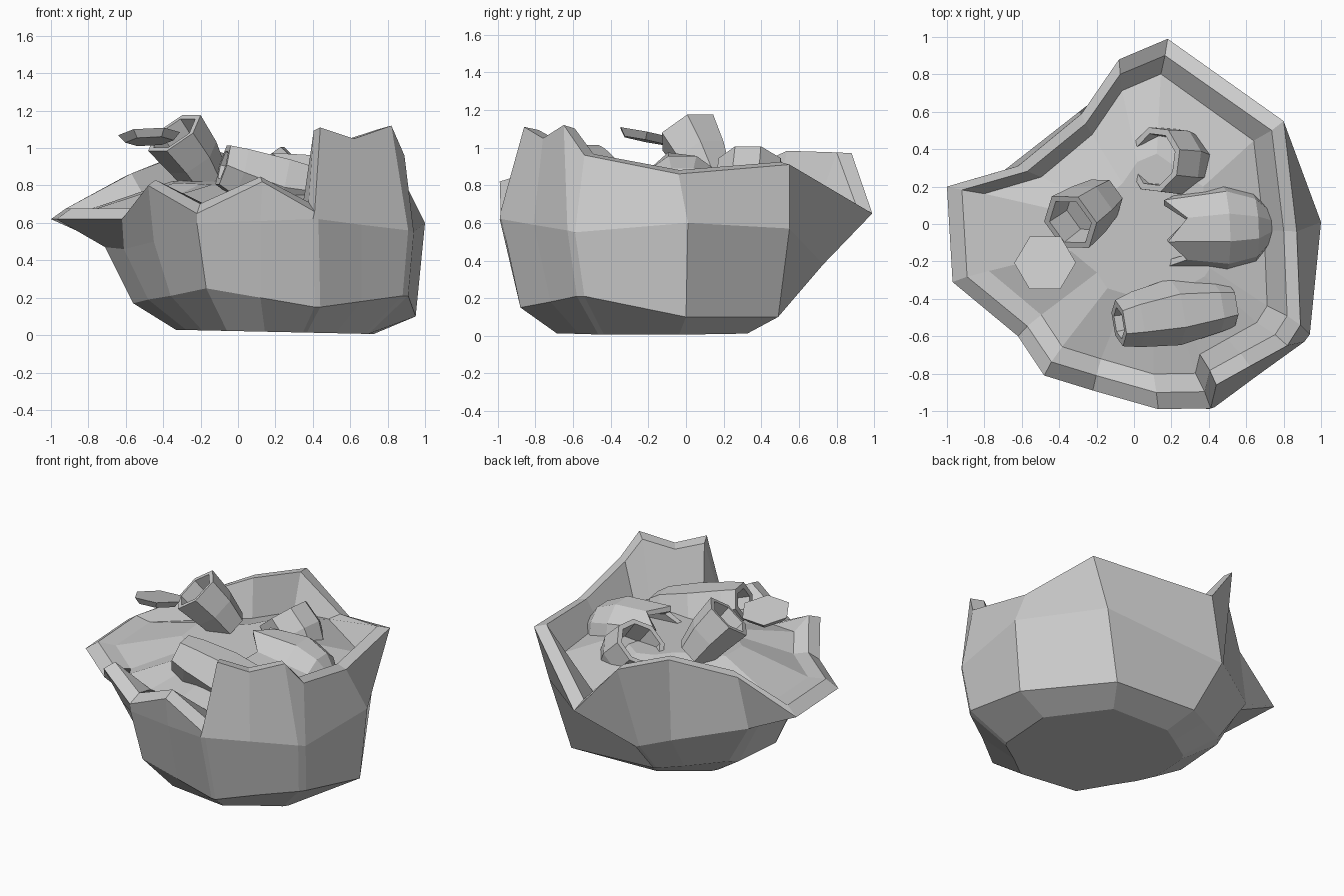
import bpy, bmesh, math
from mathutils import Vector

if "Cube" in bpy.data.objects:
    bpy.data.objects.remove(bpy.data.objects["Cube"])


def loft(name, rings):
    """Skin a list of equal-length point rings, closing both ends."""
    bm = bmesh.new()
    rows = [[bm.verts.new(p) for p in ring] for ring in rings]
    n = len(rows[0])
    for a, b in zip(rows, rows[1:]):
        for i in range(n):
            j = (i + 1) % n
            bm.faces.new((a[i], a[j], b[j], b[i]))
    for row in (rows[0], rows[-1]):
        bm.faces.new(row)
    bmesh.ops.recalc_face_normals(bm, faces=bm.faces)
    me = bpy.data.meshes.new(name)
    bm.to_mesh(me)
    bm.free()
    ob = bpy.data.objects.new(name, me)
    bpy.context.collection.objects.link(ob)
    return ob


def tube(name, path, sides, wall, depth, zig=0.0, twist=0.0):
    """Hollow tube along (x, y, z, radius) stations; the last one is the open mouth."""
    pts = [Vector(p[:3]) for p in path]
    axis = (pts[-1] - pts[0]).normalized()
    u = axis.cross(Vector((0, 0, 1))).normalized()
    v = axis.cross(u)

    def ring(c, r, z=0.0):
        out = []
        for i in range(sides):
            a = 2 * math.pi * i / sides + twist
            out.append(c + u * r * math.cos(a) + v * r * math.sin(a)
                       + axis * (z if i % 2 else 0))
        return out

    rings = [ring(p, s[3]) for p, s in zip(pts[:-1], path)]
    r = path[-1][3]
    rings.append(ring(pts[-1], r, zig))
    if depth:
        rings.append(ring(pts[-1], r - wall, zig))
        rings.append(ring(pts[-1] - axis * depth, r - wall * 1.3))
    return loft(name, rings)


# Sack: rim, belly and lower outlines, going round from the right side
rim = [(.87, -.04, .86), (.80, .55, .91), (.18, .99, .65), (-.08, .88, .97),
       (-.28, .59, .98), (-.62, .31, .84), (-1, .20, .62), (-.97, -.31, .62),
       (-.62, -.60, .62), (-.48, -.81, .80), (-.22, -.89, .65), (.13, -.99, .82),
       (.41, -.985, .66), (.44, -.86, 1.11), (.62, -.76, 1.05), (.82, -.65, 1.12),
       (.89, -.54, .96)]
belly = [(1, .01, .60), (.68, .55, .57), (-.12, .73, .38), (-.14, .72, .385),
         (-.30, .595, .42), (-.69, .29, .49), (-.71, .20, .49), (-.71, -.18, .47),
         (-.61, -.42, .46), (-.45, -.64, .50), (-.22, -.885, .60), (.12, -.95, .61),
         (.40, -.99, .62), (.43, -.98, .62), (.66, -.81, .59), (.91, -.63, .56),
         (.94, -.59, .55)]
lower = [(.95, .00, .10), (.55, .49, .10), (-.09, .49, .13), (-.11, .48, .13),
         (-.26, .39, .15), (-.50, .24, .19), (-.54, .18, .18), (-.56, -.20, .17),
         (-.48, -.36, .19), (-.36, -.53, .21), (-.17, -.82, .25), (.12, -.85, .20),
         (.41, -.88, .15), (.44, -.88, .15), (.66, -.72, .18), (.88, -.58, .21),
         (.91, -.54, .21)]
cx, cy = .2, -.14
base = [(cx + (x - cx) * .7, cy + (y - cy) * .74, .02 - .015 * x) for x, y, z in lower]
lip = [(x * .92, y * .91, z + .15 * (1 - z)) for x, y, z in rim]
inside = [(x * .80, y * .81, min(.73, z + .05)) for x, y, z in rim]
mound = [(x * .4 + .05, y * .4 - .02, .82 + .02 * y) for x, y, z in rim]
sack = loft("sack", [base, lower, belly, rim, lip, inside, mound])

# Open tubes sticking out of the filling
tube("left_tube", [(-.16, .14, .82, .12), (-.24, .08, .95, .15),
                   (-.34, .01, 1.08, .17)], 6, .035, .16)
tube("back_tube", [(.31, .32, .66, .15), (.22, .335, .79, .185),
                   (.11, .345, .90, .18)], 8, .035, .14, 0, math.pi / 8)
tube("front_tube", [(.52, -.43, .73, .12), (.44, -.44, .76, .14), (.22, -.47, .79, .18),
                    (.01, -.51, .87, .15), (-.08, -.53, .91, .125)], 6, .04, .12)

# Broken shell with a jagged mouth
tube("broken_shell", [(.73, -.01, .70, .09), (.64, -.02, .71, .19), (.48, -.02, .73, .24),
                      (.26, -.03, .77, .20)], 10, .035, .15, .11)

# Loose lid hovering beside the left tube
up = Vector((-.05, .2, 1)).normalized()
c = Vector((-.475, -.21, 1.065))
tube("lid", [(*(c - up * .03), .13), (*(c + up * .012), .165)], 6, 0, 0, 0, math.radians(-14))
